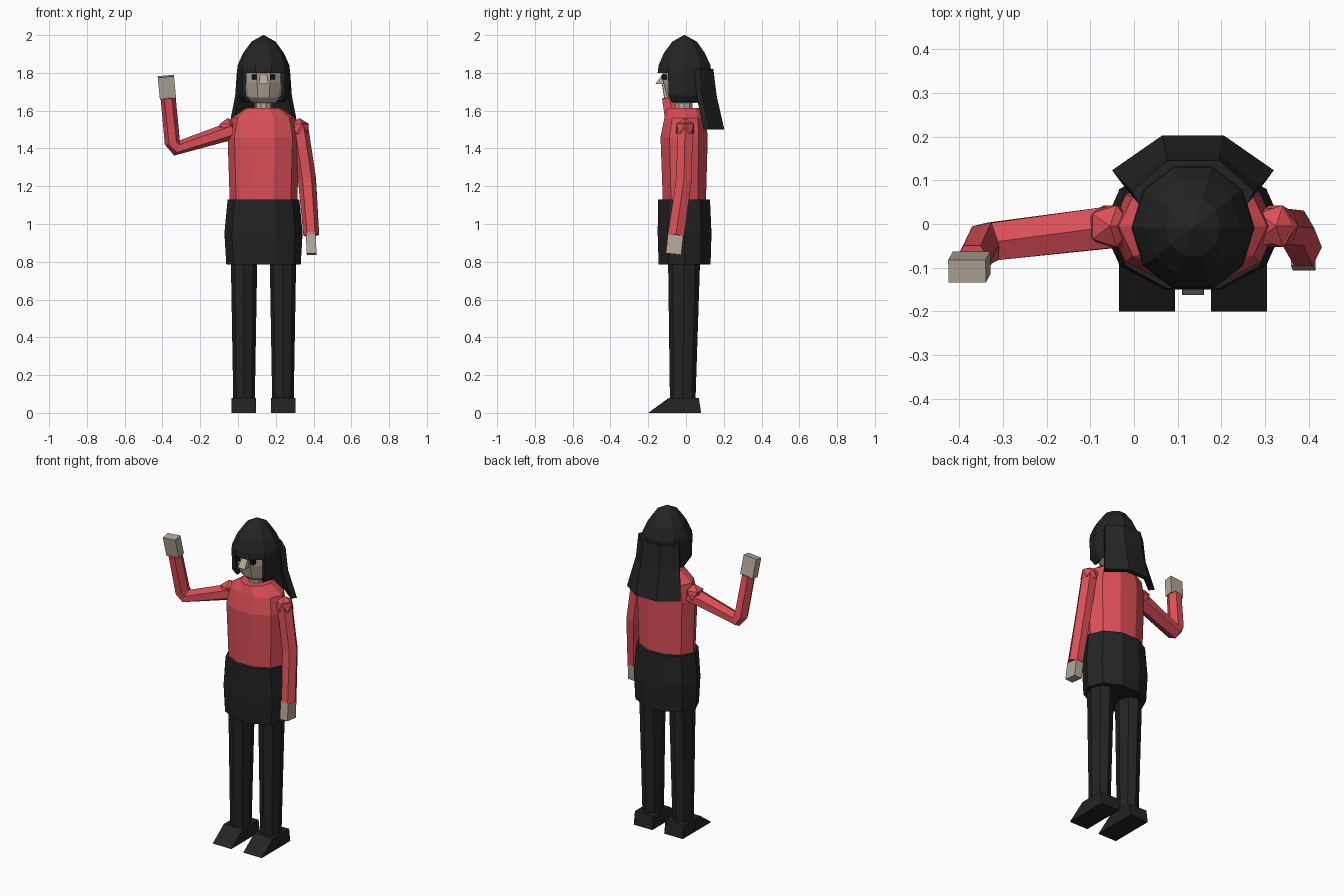
import bpy, bmesh, math
from mathutils import Vector

if "Cube" in bpy.data.objects:
    bpy.data.objects.remove(bpy.data.objects["Cube"])

CX, CY = 0.135, -0.01   # body axis


def mat(name, col):
    m = bpy.data.materials.new(name)
    m.diffuse_color = (*col, 1)
    m.use_nodes = True
    m.node_tree.nodes["Principled BSDF"].inputs["Base Color"].default_value = m.diffuse_color
    return m


RED = mat("red_cloth", (0.72, 0.08, 0.098))
BLACK = mat("black_cloth", (0.017, 0.017, 0.017))
SKIN = mat("skin", (0.46, 0.39, 0.32))
EYE = mat("eye_black", (0.006, 0.006, 0.01))


def make(name, verts, faces, m):
    me = bpy.data.meshes.new(name)
    me.from_pydata(verts, [], faces)
    bm = bmesh.new()
    bm.from_mesh(me)
    bmesh.ops.recalc_face_normals(bm, faces=bm.faces)
    bm.to_mesh(me)
    bm.free()
    me.materials.append(m)
    ob = bpy.data.objects.new(name, me)
    bpy.context.collection.objects.link(ob)
    return ob


def skin_rings(rings, cap=True, closed=True):
    """Bridge equal-length vertex rings into faces."""
    n = len(rings[0])
    verts = [v for r in rings for v in r]
    faces = []
    for i in range(len(rings) - 1):
        for j in range(n if closed else n - 1):
            k = (j + 1) % n
            faces.append((i * n + j, i * n + k, (i + 1) * n + k, (i + 1) * n + j))
    if cap:
        faces += [tuple(range(n)), tuple(range(len(verts) - n, len(verts)))]
    return verts, faces


def loft(name, profile, m, n=10, cx=CX, steps=None, cap=True):
    """Stacked ellipses: (z, half width, front y, back y)."""
    steps = steps or range(n)
    top = max(math.sin(2 * math.pi * j / n) for j in range(n))
    rings = []
    for z, rx, y0, y1 in profile:
        rings.append([(cx + rx * math.cos(2 * math.pi * j / n),
                       (y0 + y1) / 2 + (y1 - y0) / 2 * math.sin(2 * math.pi * j / n) / top, z)
                      for j in steps])
    return make(name, *skin_rings(rings, cap, cap), m)


def tube(name, path, sizes, m, n=6, phase=0.0, hint=(0, 1, 0)):
    """Tube along a path; sizes are (along hint, across) half widths."""
    pts = [Vector(p) for p in path]
    rings = []
    for i, p in enumerate(pts):
        t = Vector()
        if i > 0:
            t += (p - pts[i - 1]).normalized()
        if i < len(pts) - 1:
            t += (pts[i + 1] - p).normalized()
        t.normalize()
        u = Vector(hint)
        u = (u - t * u.dot(t)).normalized()
        w = t.cross(u)
        a, b = sizes[i]
        rings.append([p + u * a * math.cos(phase + 2 * math.pi * j / n)
                      + w * b * math.sin(phase + 2 * math.pi * j / n) for j in range(n)])
    return make(name, *skin_rings(rings), m)


def hand(name, path, a, b):
    s = math.sqrt(2)
    return tube(name, path, [(a * s, b * s)] * 2, SKIN, 4, math.pi / 4)


def box(name, x0, x1, y0, y1, z0, z1, m):
    rings = [[(x0, y0, z), (x1, y0, z), (x1, y1, z), (x0, y1, z)] for z in (z0, z1)]
    return make(name, *skin_rings(rings), m)


def solidify(ob, t, offset):
    md = ob.modifiers.new("thickness", 'SOLIDIFY')
    md.thickness, md.offset = t, offset


# Torso and skirt
loft("torso", [(1.10, 0.178, -0.122, 0.105), (1.46, 0.19, -0.135, 0.115),
               (1.56, 0.17, -0.115, 0.105), (1.615, 0.09, -0.10, 0.085)], RED)
loft("skirt", [(0.785, 0.197, -0.145, 0.13), (0.95, 0.207, -0.15, 0.135),
               (1.13, 0.19, -0.148, 0.127)], BLACK)

# Legs and wedge shoes
for side, s in (("left", -1), ("right", 1)):
    loft(side + "_leg", [(0.06, 0.057, -0.085, 0.05), (0.82, 0.07, -0.095, 0.075)],
         BLACK, 8, CX + s * 0.103)
    x = CX + s * 0.105
    rings = [[(x + dx, y, z) for y, z in ((-0.2, 0), (0.08, 0), (0.068, 0.08), (-0.09, 0.08))]
             for dx in (-0.064, 0.064)]
    make(side + "_shoe", *skin_rings(rings), BLACK)

# Arms: one raised, one hanging
tube("raised_arm", [(-0.03, -0.005, 1.495), (-0.325, -0.04, 1.402), (-0.348, -0.048, 1.435),
                    (-0.37, -0.088, 1.67)],
     [(0.055, 0.048), (0.05, 0.042), (0.05, 0.042), (0.045, 0.04)], RED, phase=math.pi / 6)
hand("raised_hand", [(-0.371, -0.088, 1.665), (-0.382, -0.108, 1.782)], 0.026, 0.043)
tube("hanging_arm", [(0.322, -0.005, 1.53), (0.365, -0.01, 1.24), (0.388, -0.053, 0.94)],
     [(0.047, 0.047), (0.047, 0.048), (0.05, 0.042)], RED, phase=math.pi / 6)
hand("hanging_hand", [(0.385, -0.054, 0.95), (0.39, -0.066, 0.84)], 0.041, 0.026)

# Faceted shoulder joints
for side, s in (("left", -1), ("right", 1)):
    bpy.ops.mesh.primitive_ico_sphere_add(subdivisions=1, radius=0.056,
                                          location=(CX + s * 0.19, -0.005, 1.505))
    ob = bpy.context.object
    ob.name = side + "_shoulder"
    ob.data.materials.append(RED)

# Neck, head, nose and eyes
loft("neck", [(1.58, 0.046, -0.055, 0.035), (1.68, 0.046, -0.055, 0.035)], SKIN)
loft("head", [(1.64, 0.06, -0.07, 0.06), (1.67, 0.095, -0.10, 0.085),
              (1.75, 0.112, -0.12, 0.10), (1.83, 0.112, -0.125, 0.10)], SKIN)
make("nose", [(CX - 0.025, -0.11, 1.742), (CX + 0.025, -0.11, 1.742), (CX + 0.025, -0.162, 1.742),
              (CX - 0.025, -0.162, 1.742), (CX - 0.018, -0.118, 1.80), (CX + 0.018, -0.118, 1.80)],
     [(0, 1, 2, 3), (3, 2, 5, 4), (0, 3, 4), (1, 2, 5), (0, 1, 5, 4)], SKIN)
for side, s in (("left", -1), ("right", 1)):
    x = CX + s * 0.048
    box(side + "_eye", x - 0.013, x + 0.013, -0.13, -0.095, 1.765, 1.791, EYE)

# Hair: dome, sides and back wrap, hanging back panel
loft("hair_dome", [(1.80, 0.141, -0.15, 0.133), (1.84, 0.137, -0.145, 0.13),
                   (1.905, 0.108, -0.117, 0.10), (1.965, 0.064, -0.073, 0.058),
                   (2.0, 0.003, -0.011, -0.005)], BLACK)
wrap = loft("hair_wrap", [(1.645, 0.112, -0.115, 0.10), (1.68, 0.136, -0.144, 0.128),
                          (1.81, 0.14, -0.149, 0.132)], BLACK, steps=range(-1, 7), cap=False)
solidify(wrap, 0.018, -1)
rows = []
for z, xo, yo, xi, yi in ((1.82, 0.14, 0.075, 0.06, 0.145), (1.68, 0.15, 0.085, 0.062, 0.162),
                          (1.50, 0.185, 0.123, 0.07, 0.203)):
    rows.append([(CX - xo, yo, z), (CX - xi, yi, z), (CX + xi, yi, z), (CX + xo, yo, z)])
# closed inner skin gives the panel its thickness
rings = [r + [(CX + (x - CX) * 0.88, y - 0.03, z) for x, y, z in reversed(r)] for r in rows]
make("hair_back_panel", *skin_rings(rings), BLACK)
